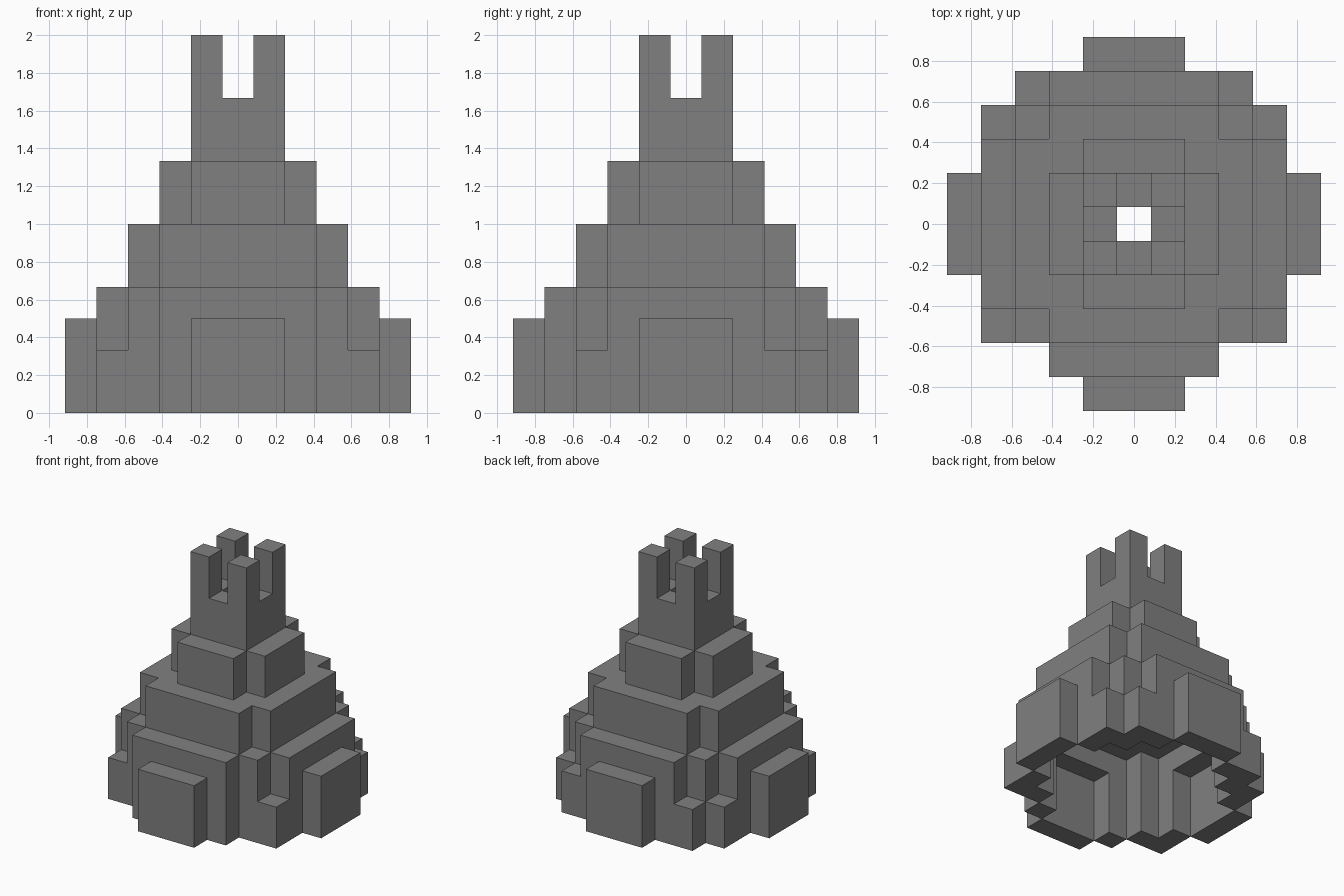
import bpy, bmesh
from mathutils import Vector

cube = bpy.data.objects.get("Cube")
if cube:
    bpy.data.objects.remove(cube, do_unlink=True)

CELL = 1 / 6

# One flat stone grey
grey = bpy.data.materials.new("stone_grey")
grey.use_nodes = True
COLOUR = (0.216, 0.216, 0.216, 1)
grey.diffuse_color = COLOUR
bsdf = next(n for n in grey.node_tree.nodes if n.type == 'BSDF_PRINCIPLED')
bsdf.inputs["Base Color"].default_value = COLOUR
bsdf.inputs["Roughness"].default_value = 0.9

blocks = {}   # grid cell -> part name


def fill(part, bottom, top, outside, cavity=lambda a, b: False):
    """Fill a storey; a and b are the cell's distances from the x and y axes."""
    for x in range(-5, 6):
        for y in range(-5, 6):
            a, b = abs(x), abs(y)
            if outside(a, b) and not cavity(a, b):
                for z in range(bottom, top):
                    blocks[x, y, z] = part


# Hollow base: stepped wall, closing in by one block under its roof
def base_plan(a, b):
    return max(a, b) <= 4 and (min(a, b) <= 2 or a == b == 3)


fill("base_wall", 0, 3, base_plan, lambda a, b: a + b <= 5)
fill("base_roof", 3, 4, base_plan, lambda a, b: a + b <= 5 and max(a, b) <= 3)

# Buttress on each of the four sides
fill("side_buttresses", 0, 3, lambda a, b: max(a, b) == 5 and min(a, b) <= 1)

# Low corner blocks; the back has an extra pair
for side in (-1, 1):
    for x, y in ((4, -3), (4, 3), (3, 4)):
        for z in range(2):
            blocks[side * x, y, z] = "corner_blocks"

# Narrowing storeys with notched corners
fill("middle_storey", 4, 6, lambda a, b: max(a, b) <= 3 and a + b < 6,
     lambda a, b: max(a, b) <= 2 and a + b < 4)
fill("upper_storey", 6, 8, lambda a, b: max(a, b) <= 2 and a + b < 4,
     lambda a, b: max(a, b) <= 1)

# Open chimney and its four corner posts
fill("chimney", 8, 10, lambda a, b: max(a, b) <= 1, lambda a, b: a + b == 0)
fill("chimney_posts", 10, 12, lambda a, b: a == b == 1)


def build(part):
    """Make the part's mesh from the block sides that touch open air."""
    bm = bmesh.new()
    for cell in (c for c, p in blocks.items() if p == part):
        centre = Vector(cell) + Vector((0, 0, 0.5))
        for axis in range(3):
            for sign in (-1, 1):
                n = Vector((0, 0, 0))
                n[axis] = sign
                if tuple(int(i) for i in Vector(cell) + n) in blocks:
                    continue
                u = Vector((0, 0, 0))
                u[(axis + 1) % 3] = 0.5
                v = n.cross(u)
                mid = centre + n / 2
                corners = (mid - u - v, mid + u - v, mid + u + v, mid - u + v)
                bm.faces.new([bm.verts.new(c * CELL) for c in corners])
    bmesh.ops.remove_doubles(bm, verts=bm.verts, dist=CELL / 100)
    mesh = bpy.data.meshes.new(part)
    bm.to_mesh(mesh)
    bm.free()
    mesh.materials.append(grey)
    bpy.context.collection.objects.link(bpy.data.objects.new(part, mesh))


for part in dict.fromkeys(blocks.values()):
    build(part)
